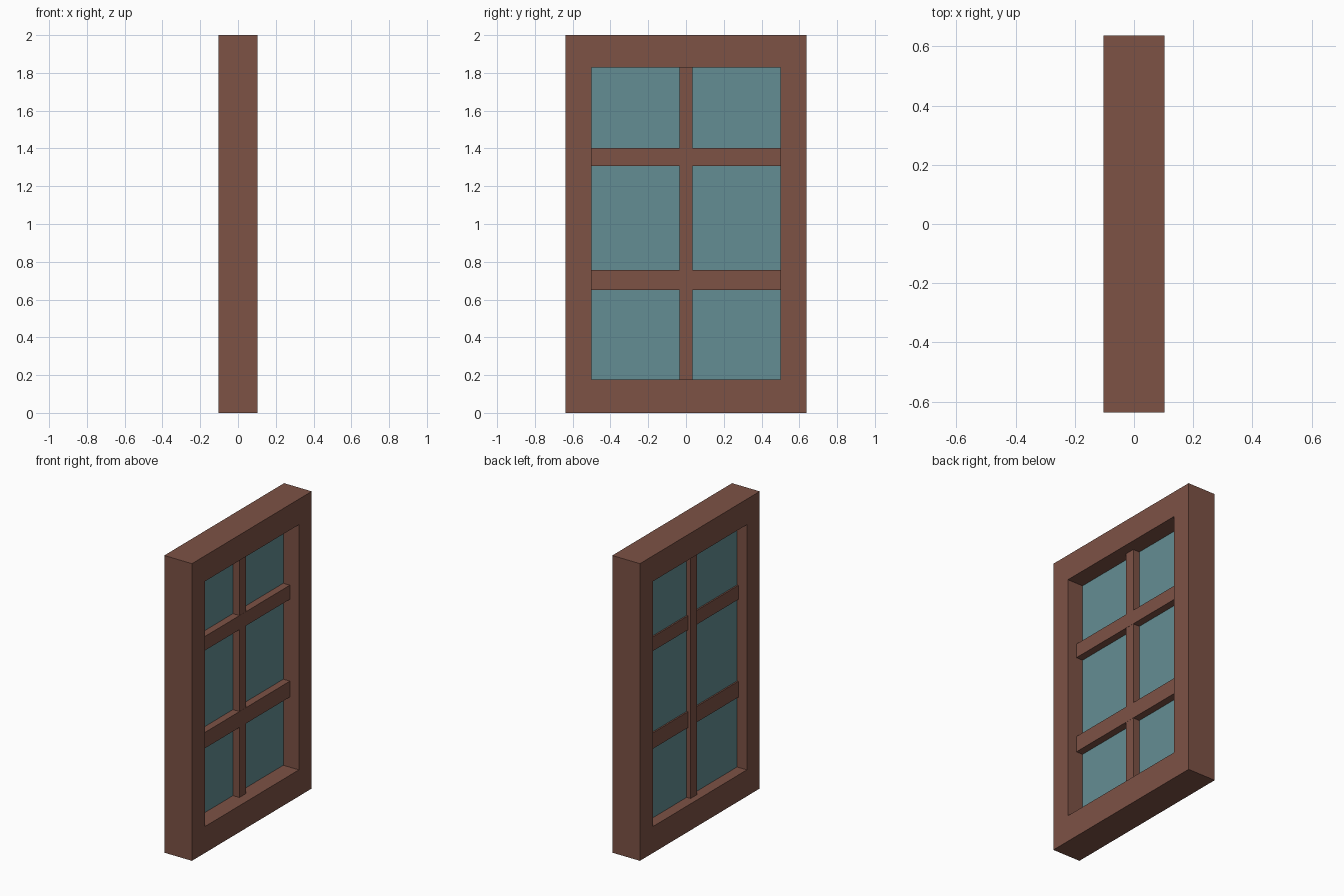
import bpy
import bmesh

if "Cube" in bpy.data.objects:
    bpy.data.objects.remove(bpy.data.objects["Cube"])


def material(name, colour):
    m = bpy.data.materials.new(name)
    m.diffuse_color = (*colour, 1)
    m.use_nodes = True
    m.node_tree.nodes["Principled BSDF"].inputs["Base Color"].default_value = m.diffuse_color
    return m


wood = material("brown wood", (0.205, 0.084, 0.060))
glass = material("blue glass", (0.127, 0.27, 0.292))


def finish(name, bm, mat):
    bmesh.ops.recalc_face_normals(bm, faces=bm.faces)
    mesh = bpy.data.meshes.new(name)
    bm.to_mesh(mesh)
    bm.free()
    mesh.materials.append(mat)
    obj = bpy.data.objects.new(name, mesh)
    bpy.context.collection.objects.link(obj)
    return obj


def box(name, x, y, z, mat):
    """Box from (min, max) ranges on each axis."""
    bm = bmesh.new()
    bmesh.ops.create_cube(bm, size=1)
    for v in bm.verts:
        v.co = [(lo + hi) / 2 + c * (hi - lo) for c, (lo, hi) in zip(v.co, (x, y, z))]
    return finish(name, bm, mat)


def ring(name, depth, outer, inner, mat):
    """Rectangular frame in the YZ plane; outer and inner are (half_width, z0, z1)."""
    bm = bmesh.new()

    def loop(x, w, z0, z1):
        return [bm.verts.new((x, y, z)) for y, z in ((-w, z0), (w, z0), (w, z1), (-w, z1))]

    loops = [loop(-depth, *outer), loop(depth, *outer), loop(depth, *inner), loop(-depth, *inner)]
    for a, b in zip(loops, loops[1:] + loops[:1]):
        for i in range(4):
            j = (i + 1) % 4
            bm.faces.new((a[i], a[j], b[j], b[i]))
    return finish(name, bm, mat)


# Outer frame
ring("window_frame", 0.103, (0.637, 0, 2), (0.5, 0.178, 1.828), wood)

# Glass pane
box("glass_pane", (-0.03, -0.013), (-0.5, 0.5), (0.178, 1.828), glass)

# Vertical and horizontal glazing bars
box("vertical_bar", (-0.059, 0.035), (-0.035, 0.035), (0.178, 1.828), wood)
for name, z in (("lower_bar", (0.65, 0.757)), ("upper_bar", (1.308, 1.403))):
    box(name, (-0.04, 0.036), (-0.5, 0.5), z, wood)
